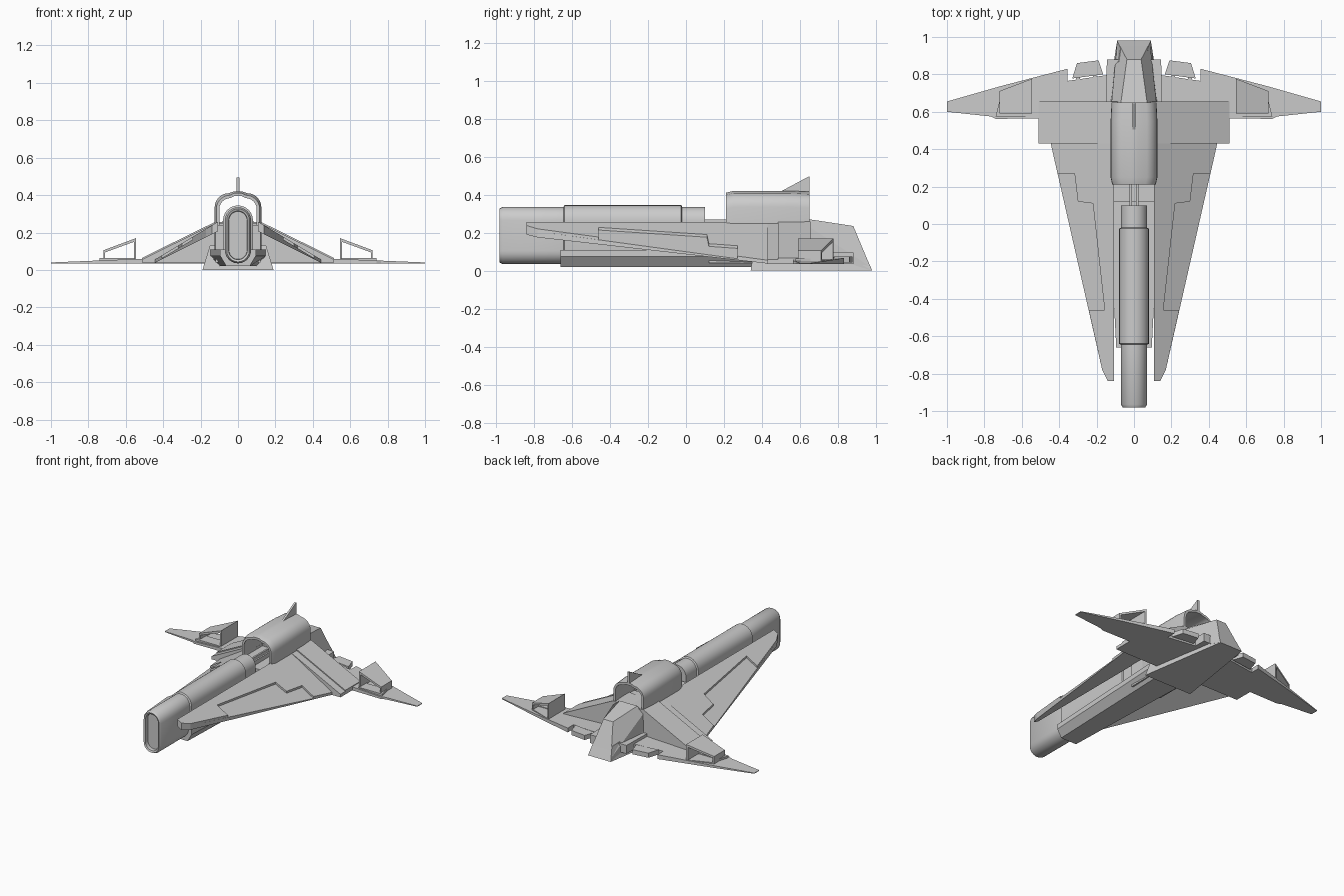
import bpy, bmesh
from math import radians, cos, sin, pi

if "Cube" in bpy.data.objects:
    bpy.data.objects.remove(bpy.data.objects["Cube"])


def finish(name, bm, mirror=False, smooth=False):
    bmesh.ops.recalc_face_normals(bm, faces=bm.faces[:])
    me = bpy.data.meshes.new(name)
    bm.to_mesh(me)
    bm.free()
    ob = bpy.data.objects.new(name, me)
    bpy.context.collection.objects.link(ob)
    if smooth:
        me.shade_smooth()
        me.set_sharp_from_angle(angle=radians(35))
    if mirror:
        ob.modifiers.new("Mirror", 'MIRROR').use_clip = False
    return ob


def loft(name, rings, mirror=False, smooth=False, capped=True):
    """Skin a list of equal-length point rings."""
    bm = bmesh.new()
    vs = [[bm.verts.new(p) for p in r] for r in rings]
    n = len(rings[0])
    for a, b in zip(vs, vs[1:]):
        for i in range(n):
            j = (i + 1) % n
            bm.faces.new((a[i], a[j], b[j], b[i]))
    if capped:
        bm.faces.new(vs[0])
        bm.faces.new(vs[-1])
    else:
        for i in range(n):
            j = (i + 1) % n
            bm.faces.new((vs[0][i], vs[0][j], vs[-1][j], vs[-1][i]))
    return finish(name, bm, mirror, smooth)


def slab(name, poly, top, bottom, mirror=True):
    """Plan outline (x, y) between a top and a bottom height given by x."""
    return loft(name, [[(x, y, bottom(x)) for x, y in poly],
                       [(x, y, top(x)) for x, y in poly]], mirror)


def extrude_y(name, prof, y0, y1, mirror=False):
    return loft(name, [[(x, y, z) for x, z in prof] for y in (y0, y1)], mirror)


def flat(h):
    return lambda x: h


# Long nose: stadium sections with a recessed intake and a raised sleeve
def stadium(y, hw, hh, n=12):
    pts = []
    for k in range(2):
        for i in range(n + 1):
            a = k * pi + pi * i / n
            pts.append((hw * cos(a), y, 0.185 + hw * sin(a) + (1 - 2 * k) * (hh - hw)))
    return pts


loft("nose_barrel", [stadium(*s) for s in (
    (-0.95, 0.048, 0.128), (-0.975, 0.05, 0.13), (-0.98, 0.06, 0.142),
    (-0.965, 0.07, 0.15), (-0.645, 0.07, 0.15), (-0.64, 0.08, 0.16),
    (-0.025, 0.08, 0.16), (-0.02, 0.07, 0.15), (0.10, 0.07, 0.15))], smooth=True)


# Keel tray under the nose, widening to the rear
def keel(y, w):
    half = [(w * 0.66, 0.02), (w, 0.075), (w, 0.11)]
    return [(x, y, z) for x, z in half] + [(-x, y, z) for x, z in reversed(half)]


loft("keel", [keel(-0.66, 0.095), keel(0.42, 0.15)])

# Centre body behind the nose and its twin rails
extrude_y("centre_body", [(-0.12, 0.04), (0.12, 0.04), (0.12, 0.24), (-0.12, 0.24)], 0.12, 0.655)
extrude_y("deck_rail", [(0.012, 0.2), (0.024, 0.2), (0.024, 0.27), (0.012, 0.27)], 0.09, 0.4, True)


# Engine cowl: open arch shell
def arch(y, hw, zt):
    out, inn = [], []
    r = 0.075
    for t, lst in ((0.0, out), (0.016, inn)):
        half = [(hw - t, 0.1), (hw - t - 0.0, 0.25)]
        half += [(hw - r + (r - t) * cos(a), zt - 0.01 - r + (r - t) * sin(a))
                 for a in [radians(d) for d in range(0, 91, 15)]]
        half.append((0.02, zt - t))
        lst += half + [(-x, z) for x, z in reversed(half)]
    return [(x, y, z) for x, z in out + inn[::-1]]


loft("engine_cowl", [arch(*s) for s in (
    (0.21, 0.116, 0.41), (0.25, 0.125, 0.42), (0.55, 0.125, 0.42), (0.65, 0.12, 0.415))], smooth=True)

# Small fin on the cowl
loft("top_fin", [[(x, 0.49, 0.412), (x, 0.65, 0.40), (x, 0.65, 0.495), (x, 0.645, 0.495)]
                 for x in (-0.007, 0.007)])


# Tail block: wide base tapering to the ridge and the sloped stern
def tail(y, yt, wb, wt, zt):
    return [(-wb, y, 0), (wb, y, 0), (wt, yt, zt), (-wt, yt, zt)]


loft("tail_block", [tail(0.34, 0.36, 0.19, 0.15, 0.13), tail(0.65, 0.65, 0.142, 0.118, 0.13),
                    tail(0.98, 0.94, 0.09, 0.072, 0.09)])
loft("tail_ridge", [[(-0.122, 0.65, 0.10), (0.122, 0.65, 0.10), (0.12, 0.65, 0.23),
                     (0.07, 0.65, 0.27), (-0.07, 0.65, 0.27), (-0.12, 0.65, 0.23)],
                    [(-0.09, 0.98, 0), (0.09, 0.98, 0), (0.085, 0.97, 0.02),
                     (0.038, 0.88, 0.235), (-0.038, 0.88, 0.235), (-0.085, 0.97, 0.02)]])


# Delta wings: lower slab plus a raised skin that leaves a stepped leading edge
def wing_top(x):
    return 0.25 - 0.6 * (x - 0.12)


def wing_bottom(x):
    return 0.2 - 0.5 * (x - 0.12)


slab("delta_wing", [(0.108, -0.84), (0.14, -0.84), (0.17, -0.78), (0.445, 0.43), (0.108, 0.43)],
     lambda x: wing_top(x) - 0.014, wing_bottom)
slab("wing_skin", [(0.108, -0.84), (0.14, -0.84), (0.17, -0.78), (0.242, -0.46), (0.157, -0.46),
                   (0.22, 0.11), (0.30, 0.12), (0.318, 0.27), (0.409, 0.27), (0.445, 0.43), (0.108, 0.43)],
     wing_top, lambda x: wing_top(x) - 0.018)

# Wing braces across the fuselage, in two steps
for name, y0, y1, d in (("brace_front", 0.43, 0.487, 0.0), ("brace_rear", 0.485, 0.655, 0.008)):
    extrude_y(name, [(0.0, 0.036), (0.51, 0.036), (0.51, 0.058 + d), (0.12, 0.25 + d), (0.0, 0.25)], y0, y1, True)

# Rear swept wings
slab("rear_wing", [(0.05, 0.57), (0.74, 0.562), (0.765, 0.575), (1.0, 0.60), (1.0, 0.655),
                   (0.72, 0.735), (0.355, 0.83), (0.355, 0.765), (0.05, 0.81)],
     lambda x: 0.04 + 0.045 * (1 - x) * 0.9, flat(0.035))
slab("wing_root", [(0.08, 0.65), (0.15, 0.65), (0.145, 0.88), (0.08, 0.88)], flat(0.095), flat(0.035))

# Control flaps with a pair of hinges each
slab("flap", [(0.165, 0.80), (0.33, 0.778), (0.305, 0.86), (0.19, 0.875)], flat(0.075), flat(0.042))
for i, x in enumerate((0.20, 0.29)):
    slab(f"flap_hinge_{i}", [(x, 0.75), (x + 0.02, 0.75), (x + 0.02, 0.82), (x, 0.82)], flat(0.066), flat(0.048))
slab("aileron", [(0.55, 0.575), (0.74, 0.575), (0.72, 0.655), (0.55, 0.655)], flat(0.065), flat(0.04))


# Hollow wedge pods on the wings: rear edge runs diagonally
def pod(y_front, pts):
    return [(x, y_front if y_front else 0.775 - (x - 0.55) * 0.38, z) for x, z in pts]


outer = [(0.545, 0.05), (0.545, 0.17), (0.72, 0.105), (0.72, 0.05)]
inner = [(0.557, 0.06), (0.557, 0.15), (0.71, 0.094), (0.71, 0.06)]
loft("wing_pod", [pod(0.59, outer), pod(None, outer), pod(None, inner), pod(0.59, inner)], True, capped=False)
